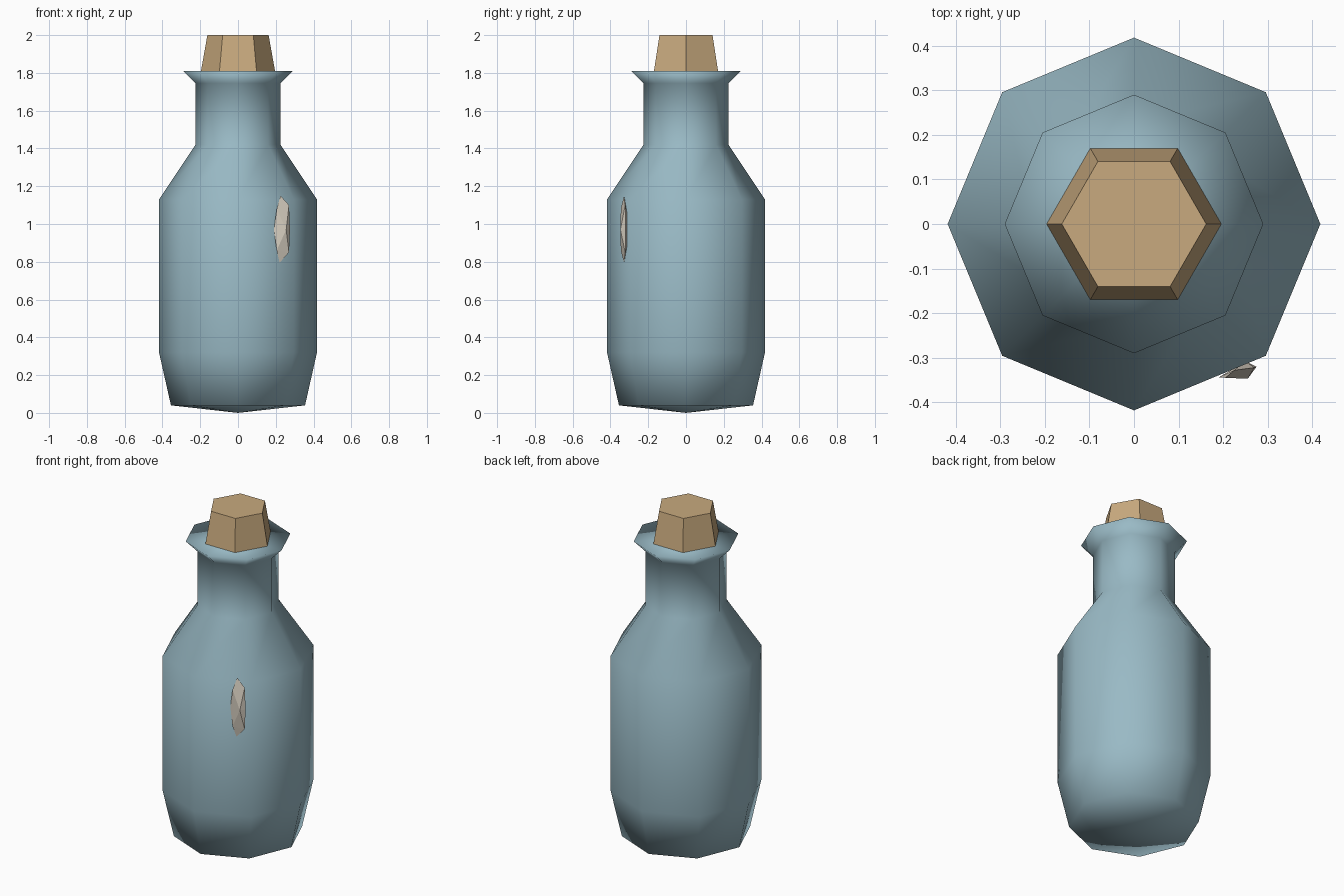
import bpy, bmesh
from math import cos, sin, tau

cube = bpy.data.objects.get("Cube")
if cube:
    bpy.data.objects.remove(cube)


def material(name, rgb):
    m = bpy.data.materials.new(name)
    m.use_nodes = True
    m.diffuse_color = (*rgb, 1)
    m.node_tree.nodes["Principled BSDF"].inputs["Base Color"].default_value = (*rgb, 1)
    return m


def finish(name, bm, mat, smooth=False):
    bmesh.ops.recalc_face_normals(bm, faces=bm.faces)
    for f in bm.faces:
        f.smooth = smooth
    mesh = bpy.data.meshes.new(name)
    bm.to_mesh(mesh)
    bm.free()
    mesh.materials.append(mat)
    obj = bpy.data.objects.new(name, mesh)
    bpy.context.collection.objects.link(obj)
    return obj


def lathe(name, profile, sides, mat, smooth=False):
    """Spin (radius, height) pairs; a zero radius makes a single tip."""
    bm = bmesh.new()
    rings = []
    for r, z in profile:
        count = sides if r else 1
        rings.append([bm.verts.new((r * cos(tau * i / count), r * sin(tau * i / count), z))
                      for i in range(count)])
    for low, high in zip(rings, rings[1:]):
        for i in range(sides):
            j = (i + 1) % sides
            corners = [low[i % len(low)], low[j % len(low)],
                       high[j % len(high)], high[i % len(high)]]
            bm.faces.new(list(dict.fromkeys(corners)))
    return finish(name, bm, mat, smooth)


glass = material("blue_glass", (0.32, 0.49, 0.56))
cork = material("tan_cork", (0.58, 0.40, 0.21))
shell = material("pale_chip", (0.68, 0.62, 0.53))

# Eight-sided bottle with a flared, closed lip
lathe("bottle", [(0, 0), (0.355, 0.04), (0.418, 0.32), (0.418, 1.13),
                 (0.225, 1.42), (0.225, 1.745), (0.29, 1.81), (0, 1.81)],
      8, glass, smooth=True)

# Six-sided stopper sitting on the lip
lathe("stopper", [(0, 1.81), (0.196, 1.81), (0.162, 2), (0, 2)], 6, cork)

# Small faceted chip set into the front left wall
bm = bmesh.new()
for co in [(0.19, -0.344, 0.97), (0.225, -0.328, 1.15), (0.22, -0.328, 0.795),
           (0.27, -0.322, 1.1), (0.27, -0.322, 0.85), (0.275, -0.32, 0.97),
           (0.255, -0.347, 0.97), (0.205, -0.345, 1.08), (0.205, -0.345, 0.86),
           (0.25, -0.308, 1.04), (0.25, -0.308, 0.9)]:
    bm.verts.new(co)
bmesh.ops.convex_hull(bm, input=bm.verts)
finish("wall_chip", bm, shell)
